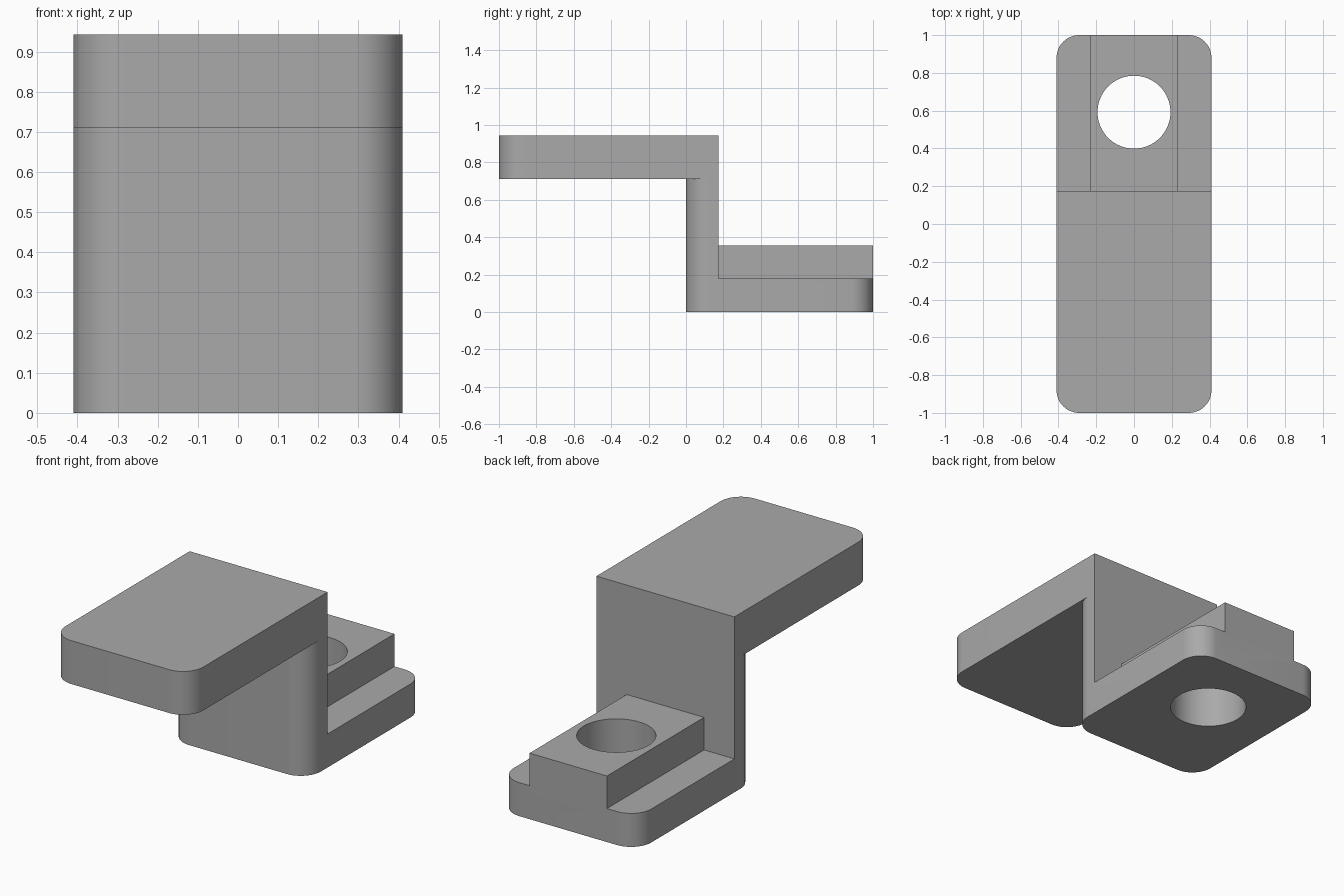
import bpy
import math

old = bpy.data.objects.get("Cube")
if old:
    bpy.data.objects.remove(old, do_unlink=True)

HALF_W = 0.41
RADIUS = 0.12
WALL_BACK = 0.175
PLATE_TOP = 0.18
UNDERSIDE = 0.71

grey = bpy.data.materials.new("mid grey")
grey.use_nodes = True
colour = (0.4, 0.4, 0.4, 1)
grey.diffuse_color = colour
grey.node_tree.nodes["Principled BSDF"].inputs["Base Color"].default_value = colour


def outline(half_w, y0, y1, front_r=0, back_r=0, steps=12):
    """Plan outline, anticlockwise, with optional rounded front and back corners."""
    points = []
    for sx, sy, start, r in ((-1, -1, 180, front_r), (1, -1, 270, front_r),
                             (1, 1, 0, back_r), (-1, 1, 90, back_r)):
        cx = sx * (half_w - r)
        cy = y0 + r if sy < 0 else y1 - r
        for i in range(steps + 1 if r else 1):
            a = math.radians(start + 90 * i / steps)
            points.append((cx + r * math.cos(a), cy + r * math.sin(a)))
    return points


def prism(name, plan, z0, z1):
    """Solid made by raising a plan outline from z0 to z1."""
    n = len(plan)
    verts = [(x, y, z) for z in (z0, z1) for x, y in plan]
    faces = [tuple(reversed(range(n))), tuple(range(n, 2 * n))]
    faces += [(i, (i + 1) % n, n + (i + 1) % n, n + i) for i in range(n)]
    mesh = bpy.data.meshes.new(name)
    mesh.from_pydata(verts, [], faces)
    mesh.materials.append(grey)
    obj = bpy.data.objects.new(name, mesh)
    bpy.context.collection.objects.link(obj)
    return obj


def combine(target, tool, operation):
    """Apply a boolean and remove the tool solid."""
    mod = target.modifiers.new(operation.lower(), 'BOOLEAN')
    mod.object = tool
    mod.operation = operation
    mod.solver = 'EXACT'
    bpy.context.view_layer.objects.active = target
    bpy.ops.object.modifier_apply(modifier=mod.name)
    bpy.data.objects.remove(tool, do_unlink=True)


# Base plate with four rounded corners
bracket = prism("stepped_bracket", outline(HALF_W, 0, 1, RADIUS, RADIUS), 0, PLATE_TOP)

# Upright wall, rounded at the front only
wall = prism("upright_wall", outline(HALF_W, 0, WALL_BACK, RADIUS), PLATE_TOP, UNDERSIDE)

# Overhanging top plate, rounded at the front only
top = prism("top_plate", outline(HALF_W, -1, WALL_BACK, RADIUS), UNDERSIDE, 0.943)

# Raised pad behind the wall
pad = prism("raised_pad", outline(0.23, WALL_BACK, 1), PLATE_TOP, 0.355)

for part in (wall, top, pad):
    combine(bracket, part, 'UNION')

# Bolt hole through pad and base plate
bpy.ops.mesh.primitive_cylinder_add(vertices=64, radius=0.193, depth=1, location=(0, 0.592, 0.2))
hole = bpy.context.object
hole.name = "hole_cutter"
hole.hide_render = True
hole.data.materials.append(grey)
combine(bracket, hole, 'DIFFERENCE')

# Smooth curves, sharp edges
bpy.ops.object.select_all(action='DESELECT')
bracket.select_set(True)
bpy.context.view_layer.objects.active = bracket
bpy.ops.object.shade_smooth_by_angle(angle=math.radians(30))
